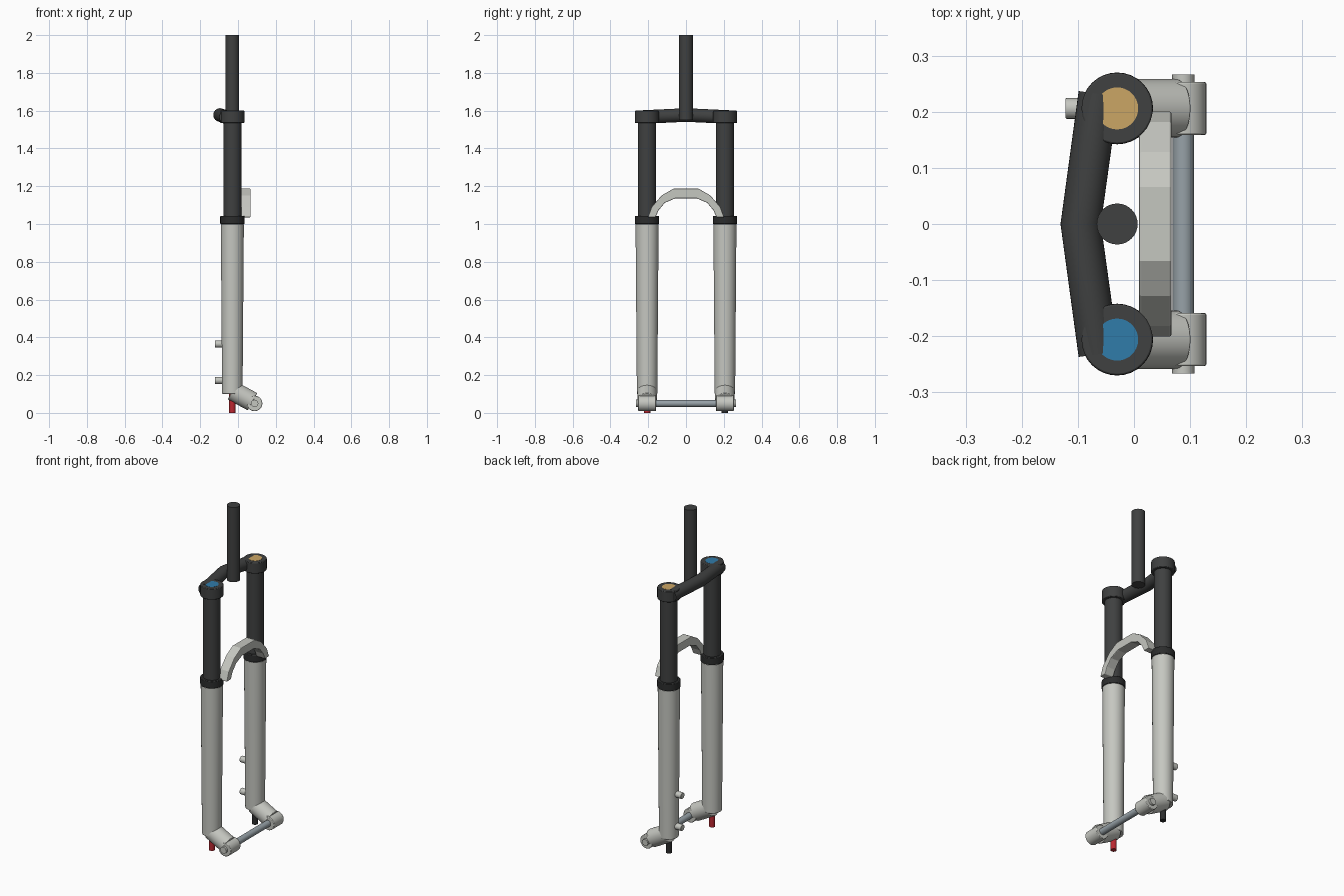
import bpy, bmesh, math
from mathutils import Vector

if "Cube" in bpy.data.objects:
    bpy.data.objects.remove(bpy.data.objects["Cube"])

LX, LY = -0.03, 0.206   # leg axis
AX, AZ = 0.088, 0.05    # wheel axle


def mat(name, r, g, b):
    m = bpy.data.materials.new(name)
    m.diffuse_color = (r, g, b, 1)
    m.use_nodes = True
    m.node_tree.nodes["Principled BSDF"].inputs["Base Color"].default_value = m.diffuse_color
    return m


silver = mat("silver", 0.56, 0.57, 0.53)
black = mat("black", 0.05, 0.052, 0.052)
rubber = mat("rubber", 0.025, 0.026, 0.026)
steel = mat("steel", 0.31, 0.36, 0.39)
gold = mat("gold", 0.6, 0.38, 0.13)
blue = mat("blue", 0.03, 0.2, 0.4)
red = mat("red", 0.5, 0.02, 0.03)


def finish(bm, name, material, bevel=0):
    bmesh.ops.recalc_face_normals(bm, faces=bm.faces)
    me = bpy.data.meshes.new(name)
    bm.to_mesh(me)
    bm.free()
    me.materials.append(material)
    ob = bpy.data.objects.new(name, me)
    bpy.context.collection.objects.link(ob)
    bpy.context.view_layer.objects.active = ob
    ob.select_set(True)
    bpy.ops.object.shade_smooth_by_angle(angle=math.radians(35))
    ob.select_set(False)
    if bevel:
        mod = ob.modifiers.new("bevel", 'BEVEL')
        mod.width, mod.segments, mod.limit_method = bevel, 2, 'ANGLE'
        mod.angle_limit = math.radians(60)
    return ob


def rod(name, a, b, r, material, r2=None, sides=32, bevel=0):
    """Cylinder or cone from point a to point b."""
    a, b = Vector(a), Vector(b)
    bm = bmesh.new()
    bmesh.ops.create_cone(bm, cap_ends=True, segments=sides, radius1=r,
                          radius2=r if r2 is None else r2, depth=(b - a).length)
    q = Vector((0, 0, 1)).rotation_difference(b - a)
    for v in bm.verts:
        v.co = q @ v.co + (a + b) / 2
    return finish(bm, name, material, bevel)


for s, side, cap, bolt in ((-1, "front", blue, red), (1, "back", gold, rubber)):
    y = s * LY

    def upright(part, z0, z1, r, material, **k):
        rod(f"{side}_{part}", (LX, y, z0), (LX, y, z1), r, material, **k)

    # Telescoping leg
    upright("lower_leg", 0.1, 1.0, 0.054, silver, r2=0.061, bevel=0.003)
    upright("dust_seal", 1.0, 1.043, 0.064, rubber, bevel=0.003)
    upright("upper_tube", 1.0, 1.56, 0.048, black)
    upright("crown_collar", 1.535, 1.6, 0.0635, black, bevel=0.003)
    upright("top_cap", 1.58, 1.601, 0.0375, cap)
    upright("foot_bolt", 0.0, 0.12, 0.017, bolt, sides=20)
    # Dropout arm, axle eye and axle end
    rod(f"{side}_dropout_arm", (LX, y, 0.117), (0.077, y, 0.059), 0.052, silver, bevel=0.003)
    rod(f"{side}_axle_eye", (AX, y - 0.047, AZ), (AX, y + 0.047, AZ), 0.041, silver, bevel=0.003)
    rod(f"{side}_axle_end", (AX, s * 0.24, AZ), (AX, s * 0.266, AZ), 0.02, silver, sides=12)

# Axle and steering tube
rod("axle", (AX, -0.25, AZ), (AX, 0.25, AZ), 0.019, steel)
rod("steerer_tube", (LX, 0, 1.55), (LX, 0, 2.0), 0.0365, black)

# Brake mounts on the back leg
for i, z in enumerate((0.172, 0.365)):
    rod(f"brake_mount_{i + 1}", (-0.122, LY, z), (LX, LY, z), 0.0185, silver, sides=20, bevel=0.002)

# Bent crown: rings swept along a three-point path
bm = bmesh.new()
rings, n = [], 32
path = ((-0.063, -0.232, 1.566), (-0.095, 0, 1.577), (-0.063, 0.232, 1.566))
for p, tilt in zip(path, (0.137, 0, -0.137)):
    rings.append([bm.verts.new((p[0] + 0.036 * math.cos(t) * math.cos(tilt),
                                p[1] + 0.036 * math.cos(t) * math.sin(tilt),
                                p[2] + 0.036 * math.sin(t)))
                  for t in (2 * math.pi * i / n for i in range(n))])
for a, b in zip(rings, rings[1:]):
    for i in range(n):
        j = (i + 1) % n
        bm.faces.new((a[i], a[j], b[j], b[i]))
bm.faces.new(rings[0])
bm.faces.new(rings[-1])
finish(bm, "crown", black)

# Faceted brace arch: half profile mirrored, then extruded along x
outer = [(0.202, 1.035), (0.182, 1.09), (0.128, 1.152), (0.066, 1.187)]
inner = [(0.056, 1.136), (0.112, 1.112), (0.145, 1.073), (0.162, 1.035)]
bm = bmesh.new()
cols = []
for x in (0.009, 0.067):
    o = outer + [(-y, z) for y, z in reversed(outer)]
    i = inner[::-1] + [(-y, z) for y, z in inner]
    cols.append([[bm.verts.new((x, *p)) for p in line] for line in (o, i)])
(o0, i0), (o1, i1) = cols
for k in range(len(o0) - 1):
    for a, b in ((o0, i0), (i0, i1), (i1, o1), (o1, o0)):
        bm.faces.new((a[k], a[k + 1], b[k + 1], b[k]))
for k in (0, -1):
    bm.faces.new((o0[k], i0[k], i1[k], o1[k]))
arch = finish(bm, "brace_arch", silver, bevel=0.004)
arch.data.shade_flat()
